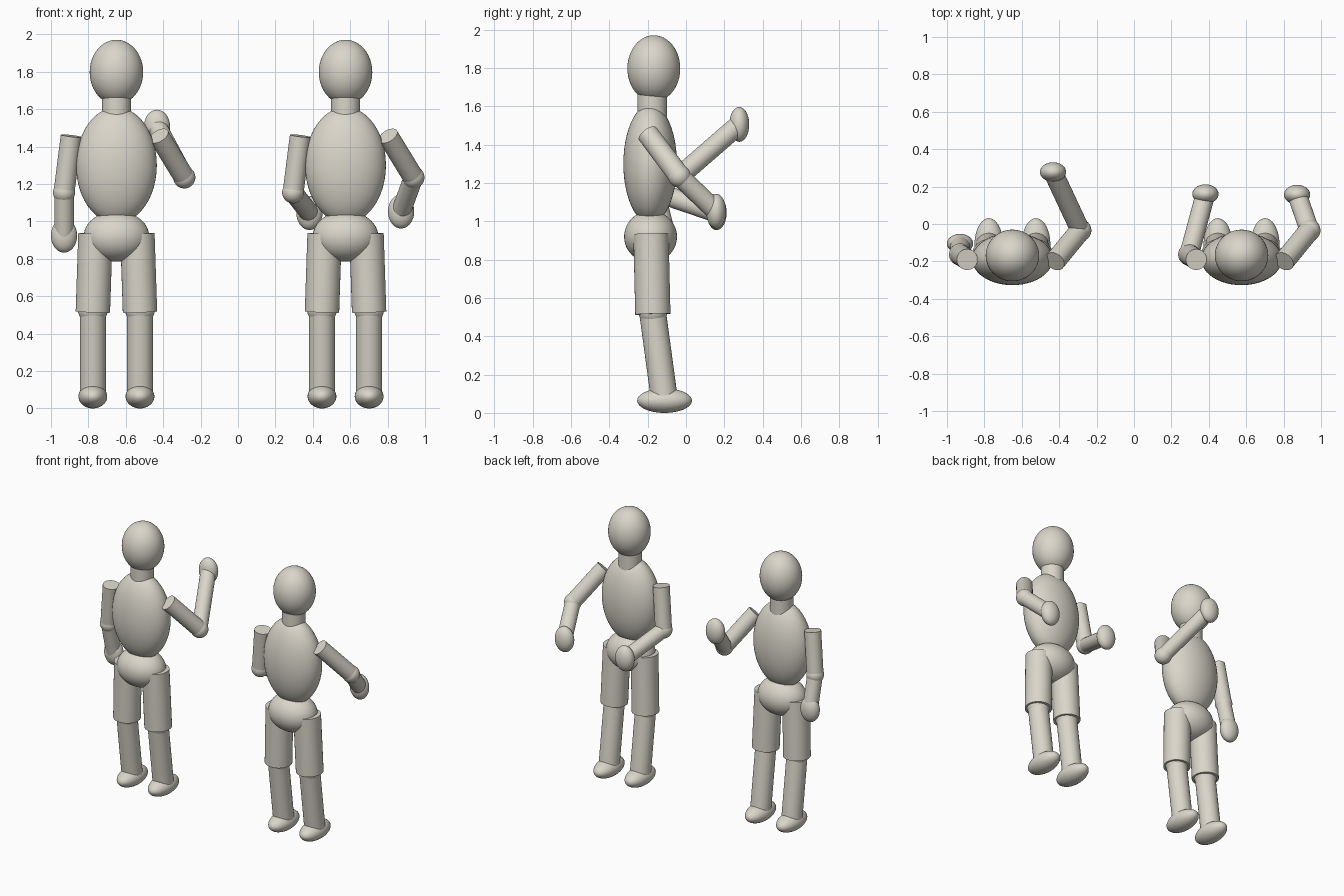
import bpy
from mathutils import Vector

if "Cube" in bpy.data.objects:
    bpy.data.objects.remove(bpy.data.objects["Cube"])

clay = bpy.data.materials.new("warm_grey")
clay.diffuse_color = (0.70, 0.67, 0.59, 1)
clay.use_nodes = True
clay.node_tree.nodes["Principled BSDF"].inputs["Base Color"].default_value = clay.diffuse_color


def finish(name):
    ob = bpy.context.object
    ob.name = name
    ob.data.materials.append(clay)
    bpy.ops.object.shade_smooth_by_angle(angle=0.7)
    return ob


def ellipsoid(name, centre, radii):
    bpy.ops.mesh.primitive_uv_sphere_add(segments=48, ring_count=24, radius=1, location=centre)
    bpy.context.object.scale = radii
    bpy.ops.object.transform_apply(location=False, rotation=False, scale=True)
    return finish(name)


def limb(name, a, b, radius):
    a, b = Vector(a), Vector(b)
    d = b - a
    bpy.ops.mesh.primitive_cylinder_add(vertices=48, radius=radius, depth=d.length,
                                        location=(a + b) / 2,
                                        rotation=d.to_track_quat('Z', 'Y').to_euler())
    return finish(name)


def arm(name, x, shoulder, elbow, hand):
    s, e, h = [(x + p[0], p[1], p[2]) for p in (shoulder, elbow, hand)]
    limb(name + "_upper_arm", s, e, 0.056)
    ellipsoid(name + "_elbow", e, (0.059,) * 3)
    limb(name + "_forearm", e, h, 0.052)
    ellipsoid(name + "_hand", h, (0.07, 0.052, 0.091))


def figure(name, x, left_hand, right_hand):
    # Head and trunk
    ellipsoid(name + "_head", (x, -0.168, 1.798), (0.143, 0.138, 0.173))
    limb(name + "_neck", (x, -0.176, 1.54), (x, -0.176, 1.70), 0.078)
    ellipsoid(name + "_torso", (x, -0.187, 1.30), (0.216, 0.14, 0.31))
    ellipsoid(name + "_pelvis", (x, -0.185, 0.92), (0.175, 0.138, 0.135))
    # Legs
    for side, s in (("left", -1), ("right", 1)):
        n = name + "_" + side
        knee = (x + s * 0.126, -0.173, 0.515)
        ankle = (x + s * 0.126, -0.114, 0.08)
        limb(n + "_thigh", (x + s * 0.112, -0.183, 0.935), knee, 0.092)
        ellipsoid(n + "_knee", (knee[0], knee[1], 0.53), (0.08, 0.075, 0.08))
        limb(n + "_shin", knee, ankle, 0.07)
        ellipsoid(n + "_foot", (ankle[0], -0.112, 0.064), (0.077, 0.143, 0.064))
    # Arms
    arm(name + "_left", x, (-0.242, -0.19, 1.457), (-0.28, -0.163, 1.155), left_hand)
    arm(name + "_right", x, (0.227, -0.20, 1.457), (0.363, -0.034, 1.235), right_hand)


# First figure has one forearm raised, second reaches with both hands
figure("waving_figure", -0.65, (-0.28, -0.105, 0.924), (0.217, 0.278, 1.506))
figure("reaching_figure", 0.575, (-0.193, 0.16, 1.045), (0.297, 0.157, 1.053))
